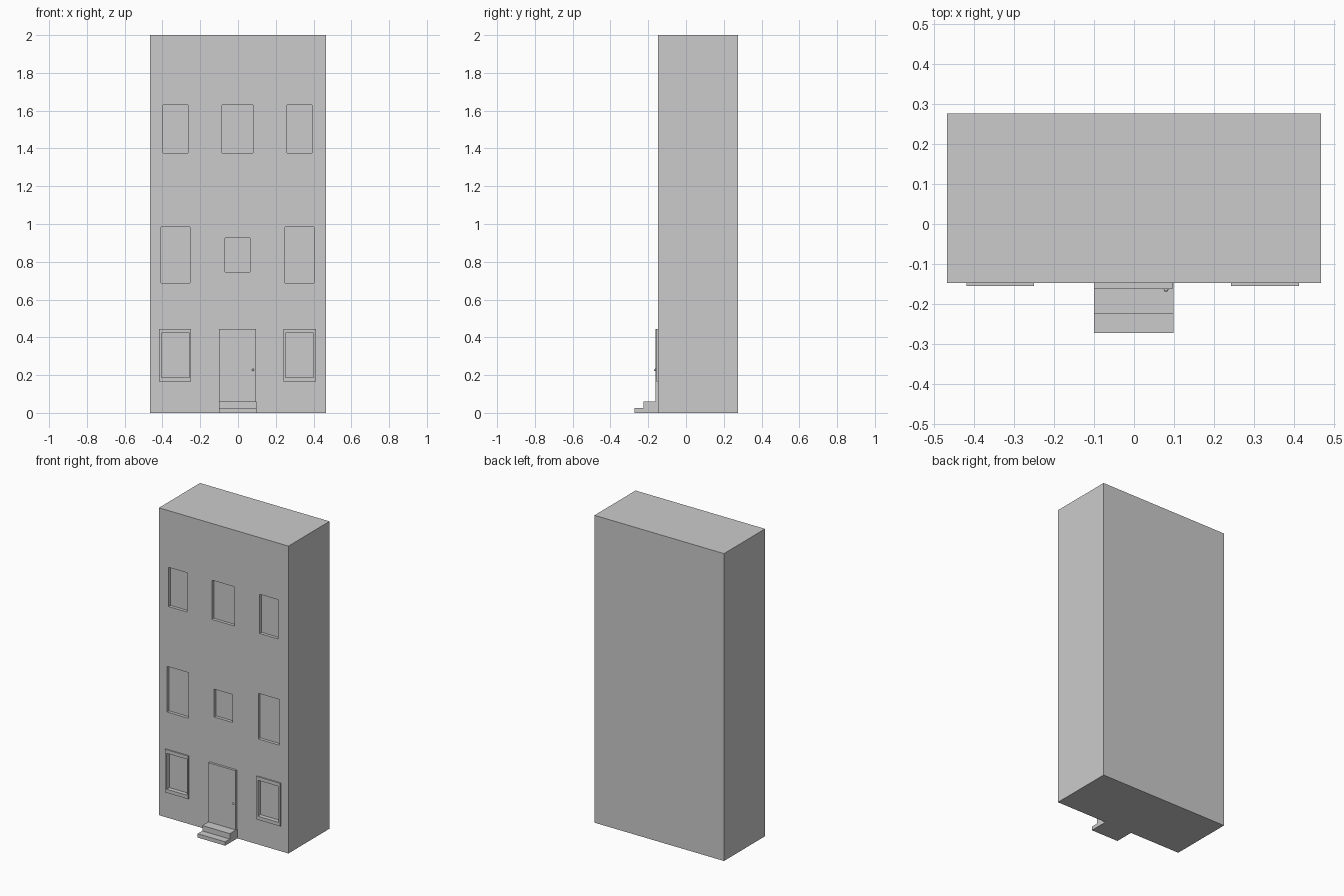
import bpy, bmesh, math
from mathutils import Matrix, Vector

if "Cube" in bpy.data.objects:
    bpy.data.objects.remove(bpy.data.objects["Cube"])

FRONT, BACK = -0.147, 0.275     # facade and rear wall
PANE = -0.127                   # depth of window panes


def add_box(bm, x0, x1, y0, y1, z0, z1):
    m = Matrix.Translation(Vector(((x0 + x1) / 2, (y0 + y1) / 2, (z0 + z1) / 2)))
    m = m @ Matrix.Diagonal((x1 - x0, y1 - y0, z1 - z0, 1))
    bmesh.ops.create_cube(bm, size=1, matrix=m)


def finish(name, bm):
    mesh = bpy.data.meshes.new(name)
    bm.to_mesh(mesh)
    bm.free()
    ob = bpy.data.objects.new(name, mesh)
    bpy.context.collection.objects.link(ob)
    return ob


def boxes(name, *dims):
    bm = bmesh.new()
    for d in dims:
        add_box(bm, *d)
    return finish(name, bm)


def cut(ob, cutter):
    mod = ob.modifiers.new("window_openings", 'BOOLEAN')
    mod.operation = 'DIFFERENCE'
    mod.solver = 'EXACT'
    mod.object = cutter
    bpy.context.view_layer.objects.active = ob
    bpy.ops.object.modifier_apply(modifier=mod.name)


# Window openings: x0, x1, z0, z1
windows = [
    (-0.405, -0.257, 0.188, 0.422), (0.251, 0.399, 0.188, 0.422),
    (-0.407, -0.254, 0.687, 0.984), (-0.069, 0.063, 0.745, 0.926), (0.249, 0.402, 0.687, 0.984),
    (-0.397, -0.265, 1.376, 1.631), (-0.085, 0.079, 1.376, 1.631), (0.259, 0.392, 1.376, 1.631),
]
cutter = boxes("window_cutter", *[(a, b, -0.25, PANE, c, d) for a, b, c, d in windows])
cutter.hide_render = True

# Building block with recessed windows
body = boxes("building", (-0.466, 0.466, FRONT, BACK, 0, 2))
cut(body, cutter)

# Raised frames round the ground floor windows
for side, x0, x1 in (("left", -0.418, -0.25), ("right", 0.242, 0.412)):
    frame = boxes("window_frame_" + side, (x0, x1, -0.155, FRONT, 0.165, 0.445))
    cut(frame, cutter)
bpy.data.objects.remove(cutter)

# Front door
boxes("door", (-0.1, 0.096, -0.162, FRONT, 0.06, 0.445))

# Door knob with short stem
bm = bmesh.new()
bmesh.ops.create_uvsphere(bm, u_segments=12, v_segments=8, radius=0.006,
                          matrix=Matrix.Translation((0.08, -0.163, 0.228)))
knob = finish("door_knob", bm)
knob.data.shade_smooth()

# Entrance steps, extruded from a side profile
bm = bmesh.new()
profile = [(FRONT, 0), (-0.272, 0), (-0.272, 0.025), (-0.224, 0.025), (-0.224, 0.06), (FRONT, 0.06)]
face = bm.faces.new([bm.verts.new((-0.1, y, z)) for y, z in profile])
ext = bmesh.ops.extrude_face_region(bm, geom=[face])
bmesh.ops.translate(bm, vec=(0.198, 0, 0),
                    verts=[v for v in ext["geom"] if isinstance(v, bmesh.types.BMVert)])
if not any(len(f.verts) == 6 and f.calc_center_median().x < -0.09 for f in bm.faces):
    bm.faces.new([v for v in face.verts])
bmesh.ops.recalc_face_normals(bm, faces=bm.faces[:])
finish("entrance_steps", bm)
